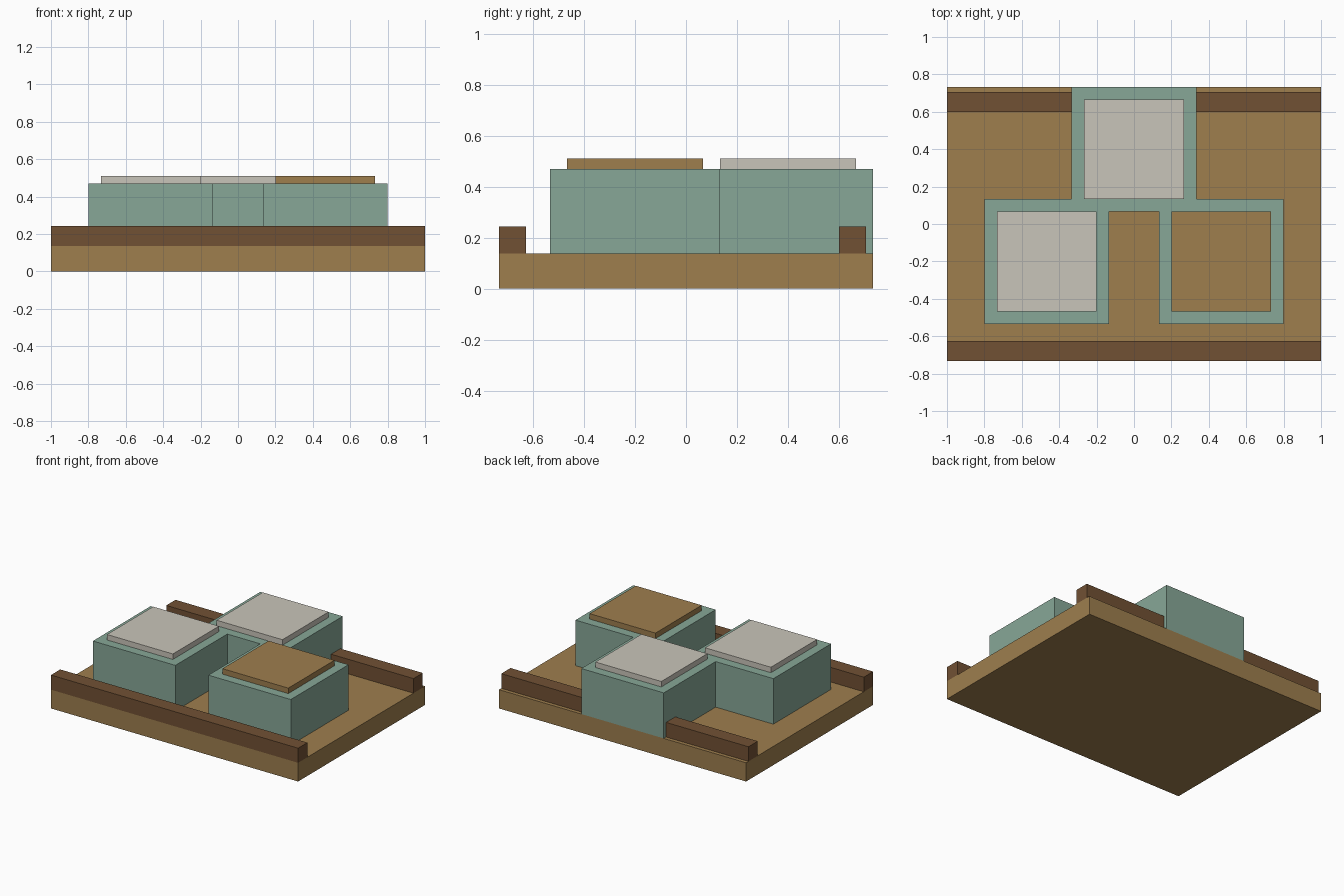
import bpy

cube = bpy.data.objects.get("Cube")
if cube:
    bpy.data.objects.remove(cube, do_unlink=True)


def material(name, rgb):
    m = bpy.data.materials.new(name)
    m.use_nodes = True
    m.diffuse_color = (*rgb, 1)
    m.node_tree.nodes["Principled BSDF"].inputs["Base Color"].default_value = (*rgb, 1)
    return m


tan = material("tan_wood", (0.342, 0.209, 0.076))
brown = material("dark_wood", (0.165, 0.082, 0.034))
green = material("sage_green", (0.242, 0.386, 0.309))
cream = material("pale_grey", (0.584, 0.558, 0.491))


def box(name, centre, size, z0, height, mat):
    """Flat-faced box standing on z0."""
    bpy.ops.mesh.primitive_cube_add(size=1, location=(*centre, z0 + height / 2))
    ob = bpy.context.object
    ob.name = name
    ob.scale = (*size, height)
    bpy.ops.object.transform_apply(location=False, rotation=False, scale=True)
    ob.data.materials.append(mat)
    return ob


BASE_H, CRATE_H = 0.137, 0.333

# Wooden deck with a rail along the front and the back
box("deck", (0, 0), (2, 1.467), 0, BASE_H, tan)
for name, y in (("front_rail", -0.68), ("back_rail", 0.653)):
    box(name, (0, y), (2, 0.107), BASE_H, 0.107, brown)

# Three square crates, each with a smaller lid plate
for side, x, y, lid in (("right", -0.467, -0.2, cream),
                        ("left", 0.467, -0.2, tan),
                        ("back", 0, 0.4, cream)):
    box(side + "_crate", (x, y), (0.667, 0.667), BASE_H, CRATE_H, green)
    box(side + "_lid", (x, y), (0.533, 0.533), BASE_H + CRATE_H, 0.04, lid)
